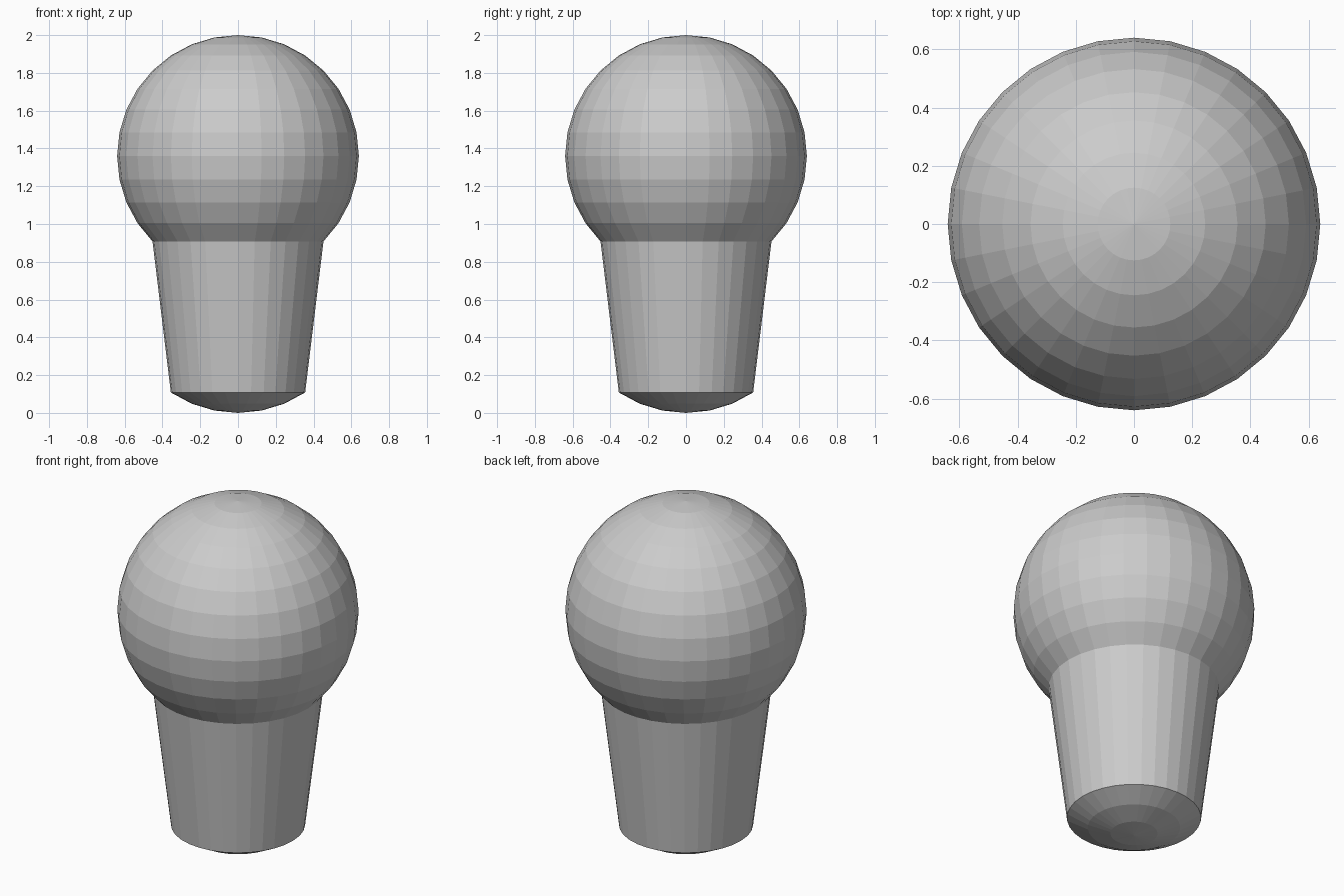
import bpy, bmesh
from math import sin, cos, pi, radians

if "Cube" in bpy.data.objects:
    bpy.data.objects.remove(bpy.data.objects["Cube"])

SEGMENTS = 32
R = 0.64            # radius of both the globe and the rounded base
STEP = pi / 16      # latitude step between rings


def lathe(name, profile):
    """Revolve (radius, z) rings, bottom to top; zero radius makes a pole."""
    bm = bmesh.new()
    rings = []
    for r, z in profile:
        if r < 1e-5:
            rings.append([bm.verts.new((0, 0, z))] * SEGMENTS)
        else:
            rings.append([bm.verts.new((r * cos(2 * pi * i / SEGMENTS),
                                        r * sin(2 * pi * i / SEGMENTS), z))
                          for i in range(SEGMENTS)])
    for low, high in zip(rings, rings[1:]):
        for i in range(SEGMENTS):
            j = (i + 1) % SEGMENTS
            corners = [low[i], low[j], high[j], high[i]]
            bm.faces.new(list(dict.fromkeys(corners)))
    bmesh.ops.recalc_face_normals(bm, faces=bm.faces)
    mesh = bpy.data.meshes.new(name)
    bm.to_mesh(mesh)
    bm.free()
    obj = bpy.data.objects.new(name, mesh)
    bpy.context.collection.objects.link(obj)
    return obj


def arc(centre_z, first, last):
    """Rings of a sphere, counted up from its south pole."""
    return [(R * sin(k * STEP), centre_z - R * cos(k * STEP))
            for k in range(first, last + 1)]


# Rounded base cap, tapered neck and round globe in one continuous skin
lathe("bulb_body", arc(R, 0, 3) + arc(2 - R, 4, 16))
